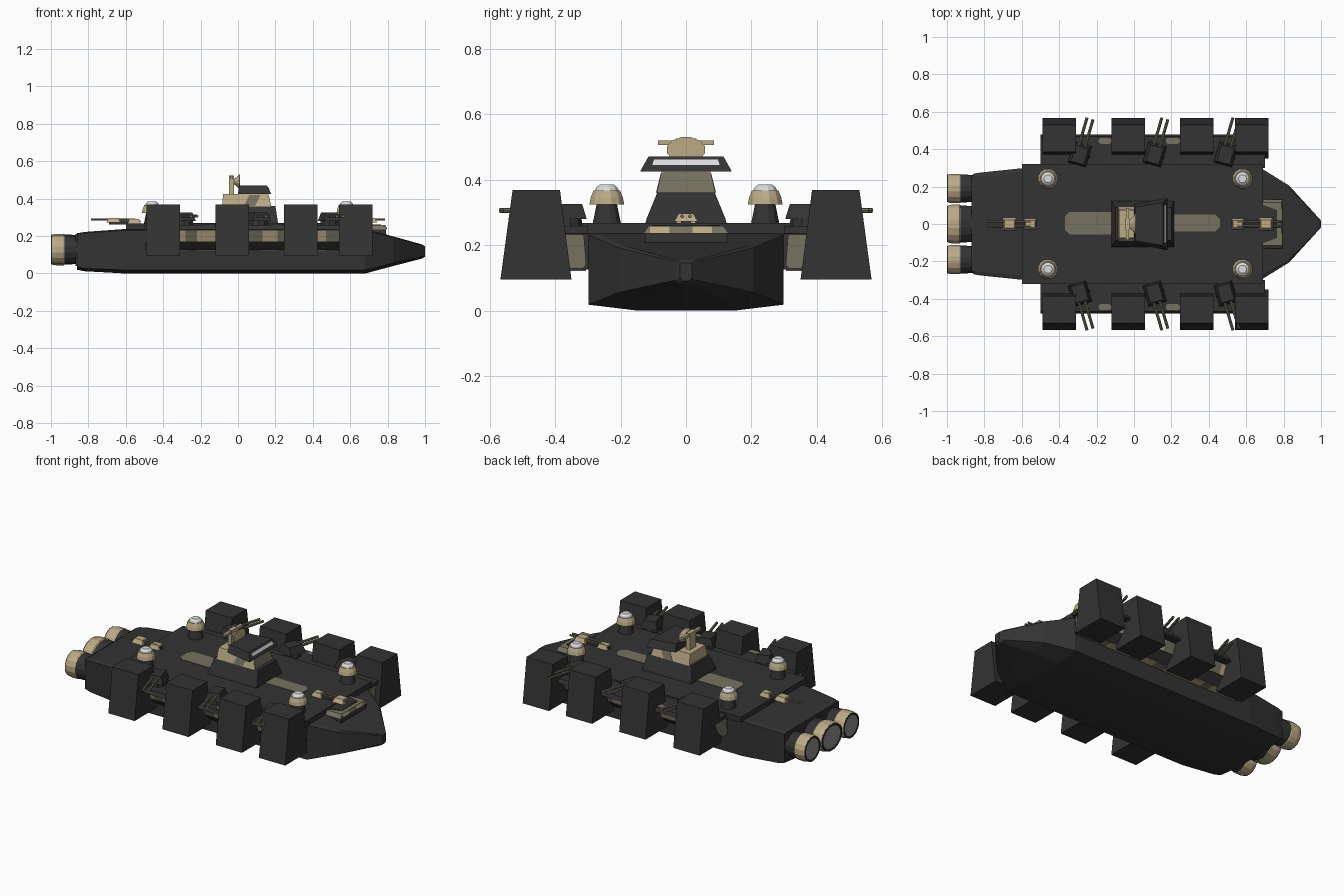
import bpy, bmesh, math
from mathutils import Vector, Matrix

def material(name, rgb):
    m = bpy.data.materials.new(name)
    m.diffuse_color = (*rgb, 1)
    return m

DARK = material("charcoal", (0.033, 0.033, 0.033))
TAN = material("tan", (0.50, 0.405, 0.235))
KHAKI = material("khaki", (0.185, 0.17, 0.115))
WHITE = material("pale_grey", (0.70, 0.72, 0.74))
GREY = material("exhaust_grey", (0.27, 0.27, 0.28))

def finish(name, bm, *mats):
    bmesh.ops.recalc_face_normals(bm, faces=bm.faces)
    me = bpy.data.meshes.new(name)
    bm.to_mesh(me)
    bm.free()
    for m in mats:
        me.materials.append(m)
    ob = bpy.data.objects.new(name, me)
    bpy.context.collection.objects.link(ob)
    return ob

def loft(name, rings, mat):
    """Skin equal-length closed rings and cap both ends."""
    bm = bmesh.new()
    vs = [[bm.verts.new(p) for p in r] for r in rings]
    n = len(vs[0])
    for a, b in zip(vs, vs[1:]):
        for i in range(n):
            j = (i + 1) % n
            bm.faces.new((a[i], a[j], b[j], b[i]))
    bm.faces.new(vs[0])
    bm.faces.new(vs[-1])
    return finish(name, bm, mat)

def rect(x0, x1, y0, y1, z):
    return [(x0, y0, z), (x1, y0, z), (x1, y1, z), (x0, y1, z)]

def block(name, x0, x1, y0, y1, z0, z1, mat):
    return loft(name, [rect(x0, x1, y0, y1, z0), rect(x0, x1, y0, y1, z1)], mat)

def patch(name, x0, x1, y0, y1, z, c, mat):
    """Thin painted plate with clipped corners."""
    o = [(x0 + c, y0), (x1 - c, y0), (x1, y0 + c), (x1, y1 - c),
         (x1 - c, y1), (x0 + c, y1), (x0, y1 - c), (x0, y0 + c)]
    return loft(name, [[(x, y, h) for x, y in o] for h in (z - 0.002, z + 0.003)], mat)

def turned(name, profile, mat, loc, n=12, axis='Z', sy=1.0):
    """Spin (radius, height) points; axis X lays the part along x."""
    rings = []
    for r, h in profile:
        ring = []
        for i in range(n):
            a = 2 * math.pi * (i + 0.5) / n
            u, v = r * math.cos(a), r * math.sin(a)
            ring.append((u, v, h) if axis == 'Z' else (h, u * sy, v))
        rings.append(ring)
    ob = loft(name, rings, mat)
    ob.location = loc
    return ob

def rod(name, a, b, r, mat, n=8):
    a, b = Vector(a), Vector(b)
    bm = bmesh.new()
    bmesh.ops.create_cone(bm, cap_ends=True, segments=n, radius1=r, radius2=r, depth=(b - a).length)
    rot = (b - a).to_track_quat('Z', 'Y').to_matrix().to_4x4()
    bm.transform(Matrix.Translation((a + b) / 2) @ rot)
    return finish(name, bm, mat)

# Main hull: sections of x, half width, bottom z, top z, chamfer rise
def hull_ring(x, w, zb, zt, c):
    half = [(w * 0.5, zb), (w, zb + c), (w, zt - c * 0.4), (w * 0.93, zt)]
    return [(x, y, z) for y, z in half] + [(x, -y, z) for y, z in reversed(half)]

loft("hull", [hull_ring(*s) for s in (
    (-0.86, 0.268, 0.02, 0.215, 0.015), (-0.82, 0.275, 0.012, 0.222, 0.015),
    (-0.60, 0.298, 0.0, 0.238, 0.018), (0.68, 0.298, 0.0, 0.238, 0.018),
    (0.83, 0.205, 0.04, 0.198, 0.016), (0.985, 0.035, 0.08, 0.155, 0.012),
    (1.0, 0.018, 0.09, 0.145, 0.01))], DARK)
block("main_deck", -0.60, 0.69, -0.32, 0.32, 0.234, 0.268, DARK)
patch("aft_deck_stripe", -0.37, -0.10, -0.055, 0.065, 0.268, 0.025, KHAKI)
patch("fore_deck_stripe", 0.19, 0.46, -0.04, 0.05, 0.268, 0.025, KHAKI)
block("stern_beam", -0.87, -0.83, -0.25, 0.25, 0.04, 0.21, DARK)

# Bow platform: dark foot, camouflaged rim, dark top
loft("bow_platform_foot", [rect(0.68, 0.795, -0.125, 0.125, 0.19), rect(0.68, 0.79, -0.125, 0.125, 0.236)], DARK)
loft("bow_platform_rim", [rect(0.68, 0.795, -0.13, 0.13, 0.236), rect(0.68, 0.788, -0.115, 0.115, 0.258)], KHAKI)
for y0, y1 in ((-0.11, -0.05), (0.02, 0.08)):
    loft("bow_rim_patch", [rect(0.789, 0.797, y0, y1, 0.237), rect(0.782, 0.79, y0, y1, 0.257)], TAN)
loft("bow_platform_top", [[(0.68, -0.105, z), (0.765, -0.075, z), (0.765, 0.075, z), (0.68, 0.105, z)]
                          for z in (0.256, 0.262)], DARK)

# Engines: tan nozzles with dark lips and grey cores
for y, ry, rz in ((-0.19, 0.08, 0.08), (0, 0.106, 0.086), (0.19, 0.08, 0.08)):
    s, at = ry / rz, (0, y, 0.128)
    turned("engine_housing", [(rz * 0.9, -0.84), (rz * 0.97, -0.935)], DARK, at, 16, 'X', s)
    turned("engine_nozzle", [(rz * 0.9, -0.92), (rz, -0.932), (rz, -0.975), (rz * 0.95, -0.995)], TAN, at, 16, 'X', s)
    turned("engine_lip", [(rz * 0.93, -0.99), (rz * 0.94, -1.0), (rz * 0.85, -1.0), (rz * 0.82, -0.996)], DARK, at, 16, 'X', s)
    turned("engine_core", [(rz * 0.8, -0.99), (rz * 0.8, -0.998)], GREY, at, 16, 'X', s)

CAMO = [(-0.48, -0.28, TAN), (-0.28, -0.22, KHAKI), (-0.22, 0.05, TAN), (0.05, 0.13, KHAKI),
        (0.13, 0.21, TAN), (0.21, 0.29, KHAKI), (0.29, 0.47, TAN), (0.47, 0.67, KHAKI)]
for s in (-1, 1):
    # Side sponsons with camouflage panels on the leaning outer face and underside
    prof = [(0.28, 0.238), (0.28, 0.125), (0.36, 0.125), (0.405, 0.17), (0.435, 0.238)]
    loft("sponson", [[(x, s * y, z) for y, z in prof] for x in (-0.49, 0.68)], DARK)
    for x0, x1, m in CAMO:
        loft("sponson_camo_panel", [rect(x0, x1, s * 0.40, s * 0.410, 0.172),
                                    rect(x0, x1, s * 0.425, s * 0.435, 0.23)], m)
        block("sponson_under_panel", x0, x1, s * 0.305, s * 0.358, 0.121, 0.127, m)
    for x in (-0.493, 0.683):
        loft("sponson_end_panel", [[(x + d, s * y, z) for y, z in
             ((0.312, 0.232), (0.305, 0.14), (0.315, 0.128), (0.352, 0.128), (0.40, 0.172), (0.425, 0.232))]
             for d in (-0.004, 0.004)], KHAKI)
    loft("side_deck", [rect(-0.50, 0.70, s * 0.30, s * 0.478, 0.236),
                       rect(-0.50, 0.70, s * 0.30, s * 0.468, 0.258)], DARK)
    for x0, x1 in ((-0.19, -0.12), (0.17, 0.245)):
        patch("side_deck_patch", x0, x1, s * 0.445 - 0.016, s * 0.445 + 0.016, 0.258, 0.01, KHAKI)

    # Armour slabs
    for x in (-0.40, -0.03, 0.335, 0.63):
        loft("armour_slab", [rect(x - 0.09, x + 0.09, s * 0.35, s * 0.567, 0.095),
                             rect(x - 0.09, x + 0.09, s * 0.385, s * 0.53, 0.368)], DARK)

    # Twin-gun side turrets, slewed slightly forward
    for x in (-0.29, 0.11, 0.49):
        turned("side_turret_base", [(0.055, 0.25), (0.05, 0.285)], DARK, (x, s * 0.37, 0), 10)
        body = loft("side_turret", [rect(-0.05, 0.05, -0.055, 0.06, 0.28),
                                    rect(-0.035, 0.035, -0.045, 0.045, 0.325)], DARK)
        body.location = (x, s * 0.37, 0)
        body.rotation_euler.z = -s * 0.28 + (math.pi if s < 0 else 0)
        for d in (-0.016, 0.016):
            rod("side_gun_barrel", (x + 0.01 + d, s * (0.41 - d * 0.3), 0.306),
                (x + 0.055 + d, s * (0.564 - d * 0.3), 0.306), 0.008, KHAKI)

    # Sensor domes
    for x in (-0.46, 0.58):
        at = (x, s * 0.242, 0)
        turned("dome_pedestal", [(0.046, 0.26), (0.031, 0.33)], DARK, at)
        turned("dome_collar", [(0.055, 0.324), (0.051, 0.345), (0.042, 0.367)], TAN, at)
        turned("dome_cap", [(0.038, 0.365), (0.034, 0.376), (0.022, 0.385)], WHITE, at)

    # Deck guns fore (s=1) and aft (s=-1)
    X = lambda v: s * v
    m0 = 0.668 if s > 0 else 0.628
    block("deck_gun_base", X(0.52), X(0.69), -0.016, 0.016, 0.262, 0.284, DARK)
    loft("deck_gun_breech", [rect(X(0.52), X(0.59), -0.03, 0.03, 0.268),
                             rect(X(0.53), X(0.58), -0.02, 0.02, 0.292)], TAN)
    loft("deck_gun_mount", [rect(X(m0), X(m0 + 0.075), -0.036, 0.036, 0.272),
                            rect(X(m0 + 0.01), X(m0 + 0.065), -0.022, 0.022, 0.297)], TAN)
    for y in (-0.012, 0.012):
        rod("deck_gun_barrel", (X(0.55), y, 0.288), (X(0.785), y, 0.288), 0.006, KHAKI)

# Command tower tiers
loft("tower_base", [rect(-0.12, 0.215, -0.125, 0.125, 0.262), rect(-0.12, 0.212, -0.12, 0.12, 0.282),
                    rect(-0.10, 0.20, -0.088, 0.088, 0.36)], DARK)
loft("tower_middle", [rect(-0.085, 0.176, -0.09, 0.09, 0.358),
                      rect(-0.08, 0.16, -0.074, 0.074, 0.425)], TAN)
loft("tower_front_panel", [rect(0.166, 0.178, -0.088, 0.088, 0.36),
                           rect(0.151, 0.163, -0.072, 0.072, 0.423)], KHAKI)
for s in (-1, 1):
    loft("tower_camo_patch", [rect(0.03, 0.09, s * 0.083, s * 0.092, 0.36),
                              rect(0.06, 0.12, s * 0.068, s * 0.077, 0.42)], KHAKI)

# Bridge, wider towards the front, with window band on its sloped face
loft("bridge", [[(0, -0.105, 0.425), (0.178, -0.14, 0.425), (0.178, 0.14, 0.425), (0, 0.105, 0.425)],
                [(0.005, -0.09, 0.470), (0.155, -0.115, 0.470), (0.155, 0.115, 0.470), (0.005, 0.09, 0.470)]], DARK)
loft("bridge_window", [rect(0.163, 0.171, -0.103, 0.103, 0.445),
                       rect(0.155, 0.163, -0.098, 0.098, 0.461)], WHITE)

# Radar: mast, rear crossbar and forward-facing dish
block("radar_mast", -0.048, -0.022, -0.03, 0.03, 0.42, 0.525, TAN)
block("radar_bar", -0.044, -0.026, -0.085, 0.085, 0.506, 0.52, TAN)
turned("radar_dish", [(0.012, -0.03), (0.02, -0.014), (0.04, 0.008), (0.04, 0.012)],
       TAN, (0, 0, 0.491), 12, 'X', 1.5)
